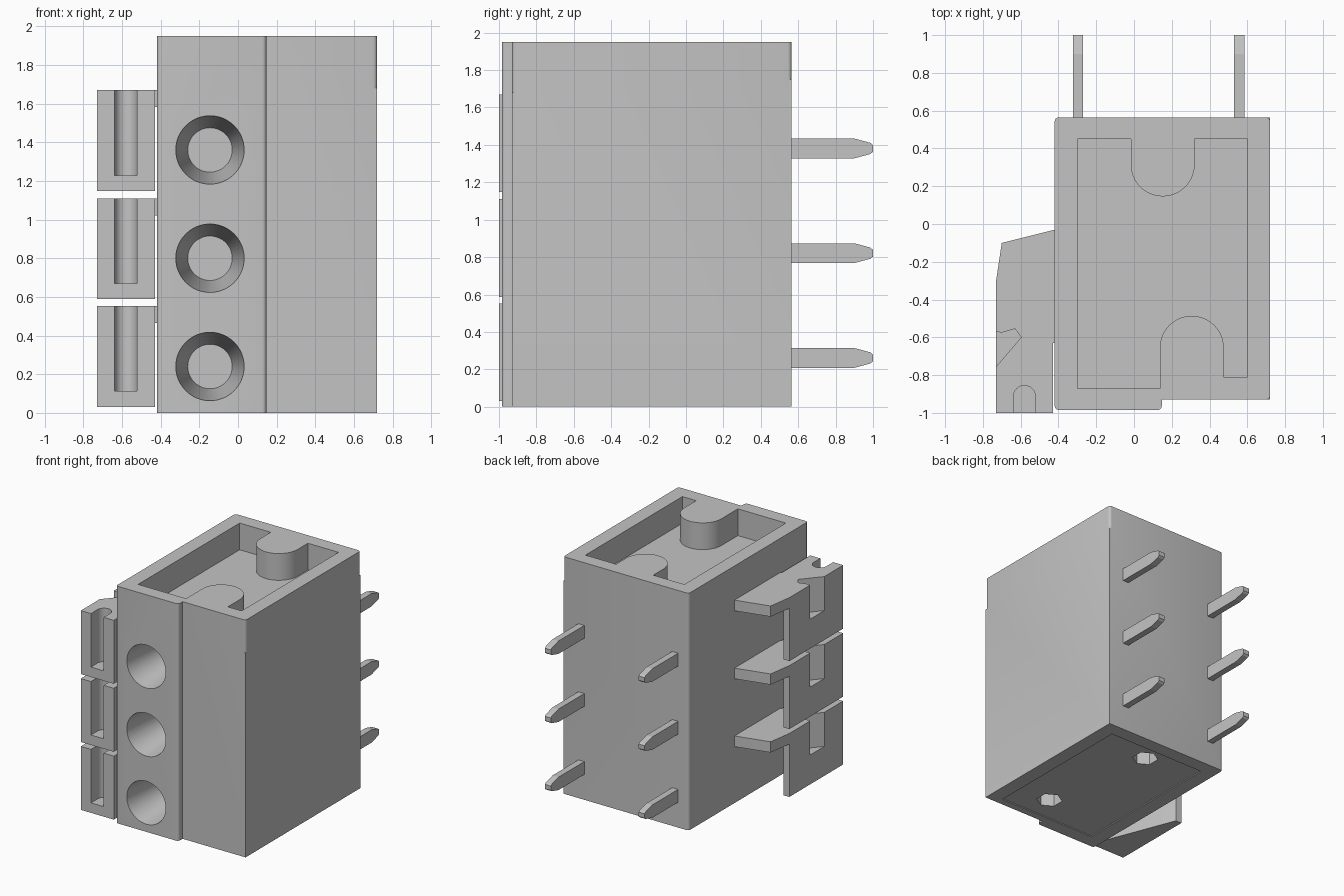
import bpy, bmesh, math
from mathutils import Matrix, Vector

if "Cube" in bpy.data.objects:
    bpy.data.objects.remove(bpy.data.objects["Cube"], do_unlink=True)

grey = bpy.data.materials.new("light_grey_plastic")
grey.use_nodes = True
COLOUR = (0.55, 0.55, 0.55, 1)
grey.diffuse_color = COLOUR
grey.node_tree.nodes["Principled BSDF"].inputs["Base Color"].default_value = COLOUR


def arc(cx, cy, r, start, end, steps):
    """Points along an arc, angles in degrees."""
    return [(cx + r * math.cos(math.radians(start + (end - start) * i / steps)),
             cy + r * math.sin(math.radians(start + (end - start) * i / steps)))
            for i in range(steps + 1)]


def finish(name, bm):
    bmesh.ops.recalc_face_normals(bm, faces=bm.faces)
    mesh = bpy.data.meshes.new(name)
    bm.to_mesh(mesh)
    bm.free()
    mesh.materials.append(grey)
    obj = bpy.data.objects.new(name, mesh)
    bpy.context.collection.objects.link(obj)
    return obj


def prism(name, outline, z0, z1):
    """Extrude an xy outline from z0 to z1."""
    bm = bmesh.new()
    face = bm.faces.new([bm.verts.new((x, y, z0)) for x, y in outline])
    top = bmesh.ops.extrude_face_region(bm, geom=[face])["geom"]
    bmesh.ops.translate(bm, vec=(0, 0, z1 - z0),
                        verts=[v for v in top if isinstance(v, bmesh.types.BMVert)])
    return finish(name, bm)


def cone(name, centre, r1, r2, depth, segments, turn):
    bm = bmesh.new()
    bmesh.ops.create_cone(bm, cap_ends=True, segments=segments, radius1=r1, radius2=r2,
                          depth=depth, matrix=Matrix.Translation(Vector(centre)) @ turn)
    return finish(name, bm)


def carve(obj, cutters):
    """Subtract the cutters, bake the result and drop the cutters."""
    for cutter in cutters:
        cutter.hide_render = True
        mod = obj.modifiers.new("cut", "BOOLEAN")
        mod.operation, mod.solver, mod.object = "DIFFERENCE", "EXACT", cutter
    bpy.context.view_layer.update()
    evaluated = obj.evaluated_get(bpy.context.evaluated_depsgraph_get())
    baked = bpy.data.meshes.new_from_object(evaluated)
    obj.modifiers.clear()
    obj.data = baked
    for cutter in cutters:
        bpy.data.objects.remove(cutter, do_unlink=True)


# Housing: stepped block with rounded vertical edges
TOP, R = 1.95, 0.022
L, RT, F, F2, B, STEP = -0.42, 0.72, -0.985, -0.93, 0.565, 0.147
outline = (arc(L + R, F + R, R, 180, 270, 4) + arc(STEP - R, F + R, R, 270, 360, 4)
           + [(STEP, F2), (RT, F2), (RT, B)] + arc(L + R, B - R, R, 90, 180, 4))
housing = prism("housing", outline, 0, TOP)

# Top pocket with two rounded bosses left standing
pocket = ([(-0.30, -0.87), (0.137, -0.87)] + arc(0.306, -0.655, 0.169, 180, 0, 20)
          + [(0.475, -0.81), (0.60, -0.81), (0.60, 0.45), (0.321, 0.45)]
          + arc(0.152, 0.315, 0.169, 0, -180, 20) + [(-0.017, 0.45), (-0.30, 0.45)])
cutters = [prism("pocket_cutter", pocket, TOP - 0.22, TOP + 0.1)]

# Shallow panel and two hexagonal sockets underneath
panel = [(-0.30, -0.87), (0.60, -0.87), (0.60, 0.45), (-0.30, 0.45)]
cutters.append(prism("panel_cutter", panel, -0.1, 0.008))
for x, y in ((0.152, 0.315), (0.306, -0.655)):
    cutters.append(cone("socket_cutter", (x, y, 0.05), 0.1, 0.1, 0.4, 6, Matrix()))

# Upper part of the two right-hand edges is rounded
for y, side, z in ((F2, -1, 1.68), (B, 1, 1.75)):
    curve = arc(RT - R, y - side * R, R, 0, side * 90, 4)
    o = 0.02
    rim = [(RT - R, y + side * o), (RT + o, y + side * o), (RT + o, y - side * R)]
    cutters.append(prism("edge_cutter", curve + rim, z, TOP + 0.1))

# Tapered wire entries in the front
LEVELS = (0.24, 0.80, 1.36)
for z in LEVELS:
    cutters.append(cone("wire_entry_cutter", (-0.145, F + 0.25, z), 0.177, 0.115, 0.5, 48,
                        Matrix.Rotation(-math.pi / 2, 4, "X")))
carve(housing, cutters)

# Contact pins with tapered tips, two columns of three
for i, z in enumerate(LEVELS):
    for column, x in (("left", 0.557), ("right", -0.297)):
        side = [(0.5, -0.053), (0.9, -0.053), (0.985, -0.03), (1.0, -0.018),
                (1.0, 0.018), (0.985, 0.03), (0.9, 0.053), (0.5, 0.053)]
        pin = prism(f"pin_{column}_{i + 1}", side, -0.027, 0.027)
        # profile (y, z) extruded along x
        pin.data.transform(Matrix(((0, 0, 1, x), (1, 0, 0, 0), (0, 1, 0, z + 0.021), (0, 0, 0, 1))))

# Release levers: wedge block, top plate, front slot and side notch
wedge = [(-0.73, -1.0), (-0.43, -1.0), (-0.43, -0.93), (-0.675, -0.30), (-0.73, -0.30)]
plate = [(-0.73, -1.0), (-0.43, -1.0), (-0.43, -0.63), (-0.41, -0.63), (-0.41, -0.03),
         (-0.42, -0.03), (-0.70, -0.10), (-0.73, -0.30)]
slot = [(-0.638, -1.1), (-0.522, -1.1)] + arc(-0.58, -0.913, 0.058, 0, 180, 12)
notch = [(-0.80, -0.56), (-0.73, -0.57), (-0.70, -0.575), (-0.63, -0.555),
         (-0.597, -0.60), (-0.73, -0.755), (-0.80, -0.84)]
for i, z in enumerate((0.03, 0.588, 1.147)):
    top = z + 0.522
    lever = prism(f"lever_{i + 1}", wedge, z, top - 0.088)
    upper = prism(f"lever_plate_{i + 1}", plate, top - 0.088, top)
    for part in (lever, upper):
        carve(part, [prism("slot_cutter", slot, z + 0.082, top + 0.1),
                     prism("notch_cutter", notch, top - 0.28, top + 0.1)])

# Smooth the rounded surfaces, keep edges sharp
bpy.ops.object.select_all(action="DESELECT")
for obj in bpy.context.collection.objects:
    if obj.type == "MESH" and obj.name.startswith(("housing", "lever")):
        obj.select_set(True)
        bpy.context.view_layer.objects.active = obj
bpy.ops.object.shade_smooth_by_angle(angle=math.radians(30))
